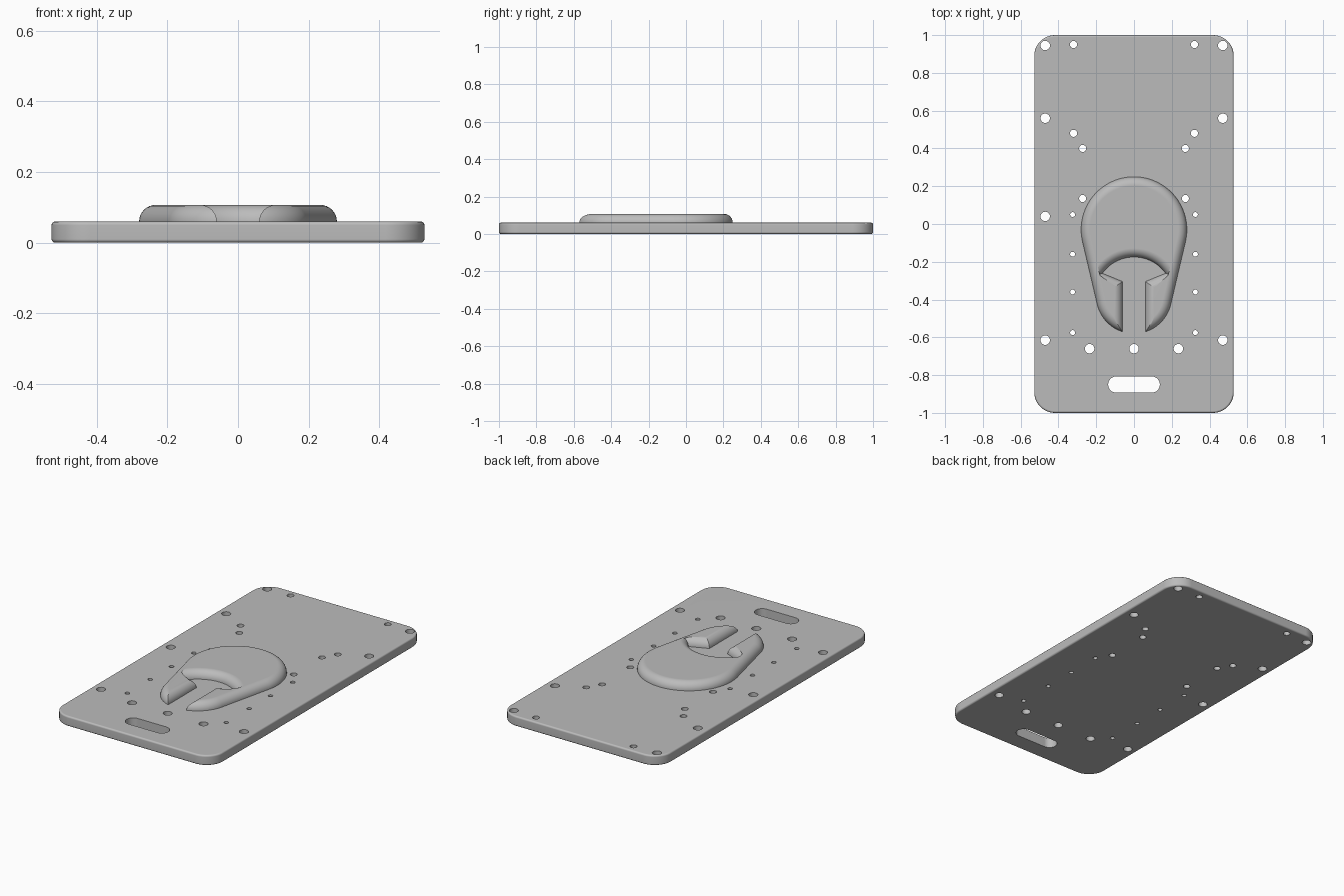
import bpy, bmesh
from math import sin, cos, asin, acos, atan2, pi, radians, sqrt
from mathutils import Vector, Matrix

cube = bpy.data.objects.get("Cube")
if cube:
    bpy.data.objects.remove(cube, do_unlink=True)

GREY = (0.5, 0.5, 0.5, 1)
grey = bpy.data.materials.new("plain grey")
grey.use_nodes = True
grey.diffuse_color = GREY
grey.node_tree.nodes["Principled BSDF"].inputs["Base Color"].default_value = GREY


def arc(center, radius, start, end, steps):
    angles = [start + (end - start) * i / steps for i in range(steps + 1)]
    return [center + radius * Vector((cos(t), sin(t))) for t in angles]


def loft(name, outline, levels):
    """Closed solid through outlines inset by d at height z."""
    bm = bmesh.new()
    rings = [[bm.verts.new((p.x, p.y, z)) for p in outline(d)] for d, z in levels]
    n = len(rings[0])
    for low, high in zip(rings, rings[1:]):
        for i in range(n):
            j = (i + 1) % n
            bm.faces.new((low[i], low[j], high[j], high[i]))
    bm.faces.new(rings[0])
    bm.faces.new(rings[-1])
    bmesh.ops.recalc_face_normals(bm, faces=bm.faces)
    return make_object(name, bm)


def make_object(name, bm):
    mesh = bpy.data.meshes.new(name)
    bm.to_mesh(mesh)
    bm.free()
    mesh.materials.append(grey)
    obj = bpy.data.objects.new(name, mesh)
    bpy.context.collection.objects.link(obj)
    return obj


def activate(obj):
    bpy.ops.object.select_all(action='DESELECT')
    obj.select_set(True)
    bpy.context.view_layer.objects.active = obj


# Board with rounded corners and softened rims
HALF_X, HALF_Y, THICK, CORNER, SOFT = 0.528, 1.0, 0.06, 0.11, 0.01


def board_outline(d):
    points = []
    for k, (sx, sy) in enumerate([(1, 1), (-1, 1), (-1, -1), (1, -1)]):
        center = Vector((sx * (HALF_X - CORNER), sy * (HALF_Y - CORNER)))
        points += arc(center, CORNER - d, k * pi / 2, (k + 1) * pi / 2, 12)
    return points


quarter = [radians(t) for t in (0, 30, 60, 90)]
rim = [(SOFT * (1 - cos(t)), THICK - SOFT + SOFT * sin(t)) for t in quarter]
base = [(d, THICK - z) for d, z in reversed(rim)]
board = loft("board", board_outline, base + rim)

# Drill holes: radius, then positions; mirrored where x is not zero
HOLES = {
    0.025: [(0.47, 0.945), (0.47, 0.56), (0.47, -0.615), (0.235, -0.66)],
    0.019: [(0.32, 0.95), (0.32, 0.48), (0.272, 0.40), (0.272, 0.135)],
    0.013: [(0.325, 0.05), (0.325, -0.16), (0.325, -0.36), (0.325, -0.575)],
}
drills = [(r, s * x, y) for r, spots in HOLES.items() for x, y in spots for s in (1, -1)]
drills += [(0.025, 0, -0.66), (0.025, -0.47, 0.04)]
cut = bmesh.new()
for r, x, y in drills:
    bmesh.ops.create_cone(cut, cap_ends=True, segments=24, radius1=r, radius2=r,
                          depth=0.3, matrix=Matrix.Translation((x, y, 0)))

# Handle slot
slot = arc(Vector((0.094, -0.85)), 0.043, -pi / 2, pi / 2, 12)
slot += arc(Vector((-0.094, -0.85)), 0.043, pi / 2, 3 * pi / 2, 12)
face = cut.faces.new([cut.verts.new((p.x, p.y, -0.15)) for p in slot])
side = bmesh.ops.extrude_face_region(cut, geom=[face], use_keep_orig=True)["geom"]
bmesh.ops.translate(cut, vec=(0, 0, 0.3),
                    verts=[v for v in side if isinstance(v, bmesh.types.BMVert)])
bmesh.ops.recalc_face_normals(cut, faces=cut.faces)
cutter = make_object("hole_cutter", cut)
cutter.hide_render = True

activate(board)
mod = board.modifiers.new("holes", 'BOOLEAN')
mod.object = cutter
mod.solver = 'EXACT'
bpy.ops.object.modifier_apply(modifier=mod.name)
bpy.data.objects.remove(cutter, do_unlink=True)

# Raised keyhole pad: two circles joined by tangents, open bowl and two prongs
HEAD, HEAD_R = Vector((0, -0.03)), 0.28
TAIL, TAIL_R = Vector((0, -0.38)), 0.2
BOWL_R, GAP, FILLET = 0.205, 0.06, 0.047
PRONG_TOP = Vector((GAP, -0.305))
PRONG_N = Vector((0.38, -0.925)).normalized()
TANGENT = -asin((HEAD_R - TAIL_R) / (HEAD.y - TAIL.y))
SIDE_N = Vector((cos(TANGENT), sin(TANGENT)))


def pad_outline(d):
    x = GAP + d
    points = arc(HEAD, HEAD_R - d, pi / 2, TANGENT, 32)
    points += arc(TAIL, TAIL_R - d, TANGENT, -acos(x / (TAIL_R - d)), 16)
    # inner prong corner, then the cusp where prong end meets bowl
    offset = PRONG_N.dot(PRONG_TOP) + d
    inner = [Vector((x, (offset - PRONG_N.x * x) / PRONG_N.y))]
    reach = offset - PRONG_N.dot(TAIL)
    along = Vector((-PRONG_N.y, PRONG_N.x))
    cusp = PRONG_N * reach + along * sqrt((BOWL_R + d) ** 2 - reach ** 2)
    inner += arc(TAIL, BOWL_R + d, atan2(cusp.y, cusp.x), pi / 2, 24)
    # keep the inner edge within the outer side
    limit = SIDE_N.dot(HEAD) + HEAD_R - d - 0.002
    for p in inner:
        points.append(p - SIDE_N * max(0, SIDE_N.dot(p) - limit))
    mirrored = [Vector((-p.x, p.y)) for p in reversed(points[1:-1])]
    return points + mirrored


arcs = [radians(90 * i / 8) for i in range(9)]
levels = [(0, THICK - 0.01)]
levels += [(FILLET * (1 - cos(t)), THICK + FILLET * sin(t)) for t in arcs]
pad = loft("keyhole_pad", pad_outline, levels)

# Smooth rounded surfaces, crisp edges
for obj in (board, pad):
    activate(obj)
    bpy.ops.object.shade_smooth_by_angle(angle=radians(32))
    obj.modifiers.new("even_shading", 'WEIGHTED_NORMAL').keep_sharp = True
